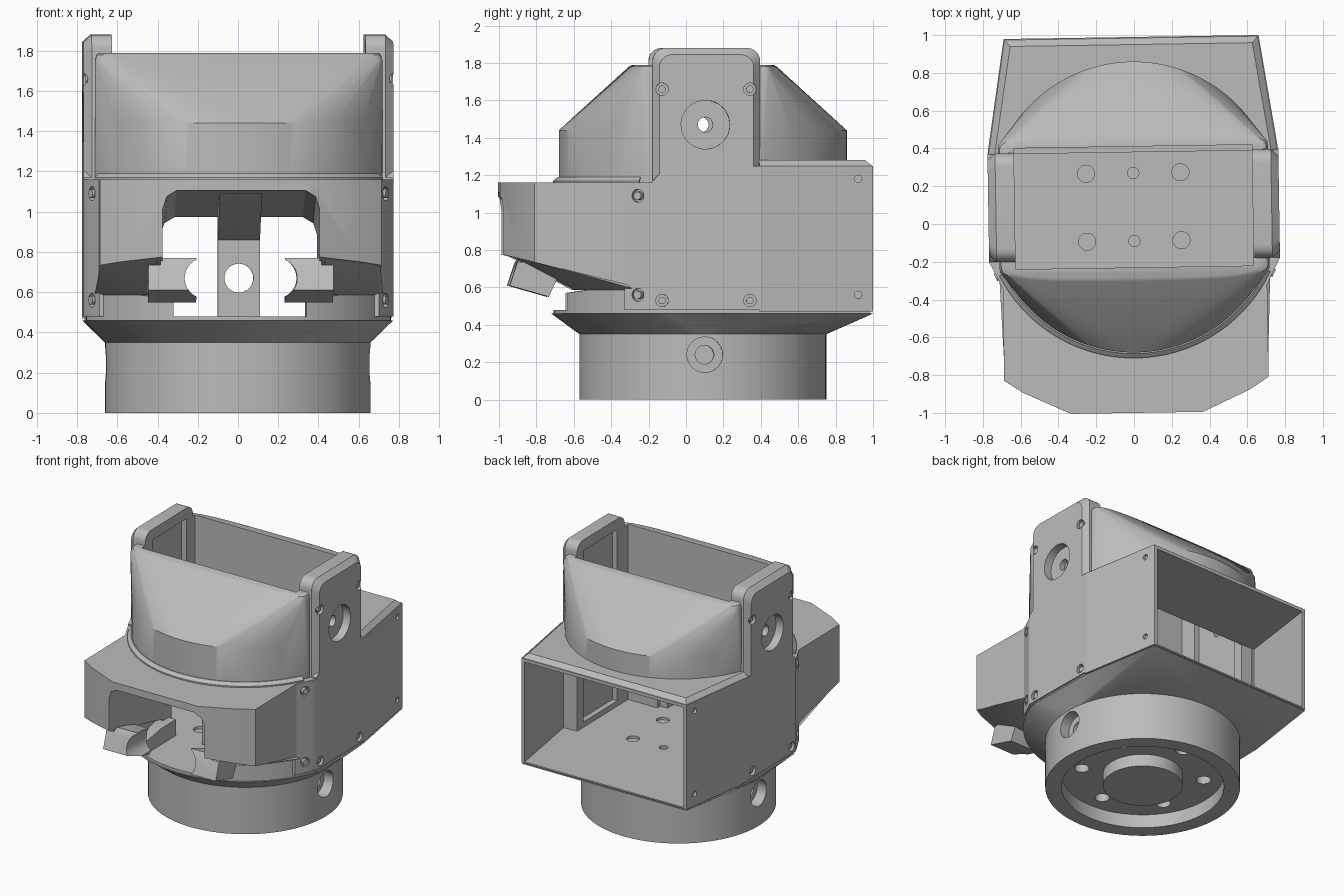
import bpy, bmesh, math
from mathutils import Matrix, Vector

cube = bpy.data.objects.get("Cube")
if cube:
    bpy.data.objects.remove(cube, do_unlink=True)

grey = bpy.data.materials.new("plain_grey")
grey.use_nodes = True
grey.diffuse_color = (0.5, 0.5, 0.5, 1)
grey.node_tree.nodes["Principled BSDF"].inputs["Base Color"].default_value = grey.diffuse_color

CY = 0.09          # centre of the round parts
FLOOR = 0.48
parts = []


def finish(name, bm, keep=True):
    bmesh.ops.recalc_face_normals(bm, faces=bm.faces)
    mesh = bpy.data.meshes.new(name)
    bm.to_mesh(mesh)
    bm.free()
    mesh.materials.append(grey)
    ob = bpy.data.objects.new(name, mesh)
    bpy.context.collection.objects.link(ob)
    if keep:
        parts.append(ob)
    return ob


def hull(name, pts, keep=True):
    bm = bmesh.new()
    for p in pts:
        bm.verts.new(p)
    bmesh.ops.convex_hull(bm, input=bm.verts)
    bmesh.ops.delete(bm, geom=[v for v in bm.verts if not v.link_faces], context='VERTS')
    bmesh.ops.dissolve_limit(bm, angle_limit=0.002, verts=bm.verts, edges=bm.edges)
    return finish(name, bm, keep)


def box(name, x, y, z, keep=True):
    return hull(name, [(a, b, c) for a in x for b in y for c in z], keep)


def upright(name, pts, z0, z1, keep=True):
    return hull(name, [(x, y, z) for x, y in pts for z in (z0, z1)], keep)


def sideways(name, pts, x0, x1, keep=True):
    return hull(name, [(x, y, z) for y, z in pts for x in (x0, x1)], keep)


def rod(name, start, end, r, keep=False, n=32):
    a, b = Vector(start), Vector(end)
    turn = (b - a).to_track_quat('Z', 'Y').to_matrix().to_4x4()
    bm = bmesh.new()
    bmesh.ops.create_cone(bm, cap_ends=True, segments=n, radius1=r, radius2=r,
                          depth=(b - a).length,
                          matrix=Matrix.Translation((a + b) / 2) @ turn)
    return finish(name, bm, keep)


def cut(ob, *cutters):
    for c in cutters:
        m = ob.modifiers.new("cut", 'BOOLEAN')
        m.operation, m.solver, m.object = 'DIFFERENCE', 'EXACT', c
        dg = bpy.context.evaluated_depsgraph_get()
        mesh = bpy.data.meshes.new_from_object(ob.evaluated_get(dg))
        ob.modifiers.clear()
        ob.data = mesh
        bpy.data.objects.remove(c, do_unlink=True)


def arc(r, a0, a1, n=48):
    step = math.radians(a1 - a0) / n
    return [(r * math.cos(math.radians(a0) + i * step),
             CY + r * math.sin(math.radians(a0) + i * step)) for i in range(n + 1)]


def both(pts):
    return [(s * x, y) for x, y in pts for s in (1, -1)]


# round foot with hollow underside, centre boss and bolt holes
foot = rod("foot_ring", (0, CY, 0), (0, CY, 0.36), 0.66, True, 96)
cut(foot, rod("c", (0, CY, -0.1), (0, CY, 0.1), 0.55, n=64))
for i in range(6):
    a = math.radians(60 * i + 30)
    x, y = 0.42 * math.cos(a), CY + 0.42 * math.sin(a)
    cut(foot, rod("c", (x, y, 0), (x, y, 0.22), 0.05))
for s in (1, -1):
    cut(foot, rod("c", (s * 0.58, 0.09, 0.24), (s * 0.8, 0.09, 0.24), 0.095),
        rod("c", (s * 0.4, 0.09, 0.24), (s * 0.6, 0.09, 0.24), 0.05))
rod("foot_boss", (0, CY, 0.01), (0, CY, 0.15), 0.27, True, 64)

# flare from the round foot to the D-shaped deck
back = both([(0.77, 0.38), (0.675, 0.99)])
front = [(max(-0.77, min(0.77, x)), y) for x, y in arc(0.81, 180, 360)]
deck_shape = front + back
hull("flare", [(x, y, 0.35) for x, y in arc(0.66, 0, 360, 96)] +
     [(x, y, 0.46) for x, y in deck_shape])
deck = upright("deck", [(x * 0.985, CY + (y - CY) * 0.985) for x, y in deck_shape], 0.455, FLOOR)
for x in (-0.25, 0, 0.25):
    for y in (0.27, -0.09):
        cut(deck, rod("c", (x, y, 0.462), (x, y, 0.6), 0.045 if x else 0.03))

# rear housing, open at the back, with a chamfered roof
housing = upright("rear_housing", back, FLOOR - 0.01, 1.25)
cut(housing, upright("c", both([(0.74, 0.3), (0.74, 0.38), (0.64, 1.05)]), FLOOR, 1.225, False))
for s in (1, -1):
    for z in (0.56, 1.18):
        cut(housing, rod("c", (s * 0.672, 0.91, z), (s * 0.85, 0.91, z), 0.02, n=16))
hull("rear_roof", [(x, y, 1.245) for x, y in back] +
     [(x * 0.95, min(y, 0.95), 1.28) for x, y in back])


# side towers with rounded top, bearing recess and screw holes
def tower_outline(inset):
    r, lo, hi, top = 0.07, -0.19 + inset, 0.385 - inset, 1.88 - inset
    pts = [(lo, FLOOR), (hi, FLOOR)]
    for i in range(9):
        a = math.radians(90 * i / 8)
        dy, dz = r * (1 - math.cos(a)), r * (1 - math.sin(a))
        pts += [(lo + dy, top - dz), (hi - dy, top - dz)]
    return pts


for s, side in ((1, "left"), (-1, "right")):
    tower = hull(side + "_tower", [(s * x, y, z) for x, inset in ((0.63, 0), (0.73, 0), (0.77, 0.035))
                                   for y, z in tower_outline(inset)])
    cut(tower, box("c", (s * 0.6, s * 0.67), (-0.1, 0.31), (0.52, 1.8), False),
        rod("c", (s * 0.71, 0.092, 1.47), (s * 0.9, 0.092, 1.47), 0.13, n=48),
        rod("c", (s * 0.5, 0.092, 1.47), (s * 0.9, 0.092, 1.47), 0.04))
    skirt = sideways(side + "_tower_skirt", [(-0.19, FLOOR), (0.388, FLOOR), (0.388, 1.25),
                                             (-0.15, 1.21), (-0.19, 1.17)], s * 0.72, s * 0.77)
    for y in (-0.14, 0.33):
        for z in (0.53, 1.66):
            for panel in (tower, skirt):
                cut(panel, rod("c", (s * 0.745, y, z), (s * 0.9, y, z), 0.033))
            rod(side + "_tower_screw", (s * 0.72, y, z), (s * 0.76, y, z), 0.02, True, 16)

# lofted half-round shells in front of and behind the open slot
crown = [(0.715, 0.25), (-0.715, 0.25)]
for i in range(41):
    a = math.pi * i / 40
    crown.append((0.715 * math.copysign(abs(math.cos(a)) ** 0.6, math.cos(a)),
                  0.31 + 0.095 * math.sin(a) ** 0.6))
for s, name, base in ((-1, "front_shell", 1.15), (1, "rear_shell", 1.26)):
    rim = [(max(-0.715, min(0.715, x)), y) for x, y in arc(0.77, 0, 180 * s, 96)
           if s * (y - CY) > 0.25]
    rim += both([(0.715, CY + s * 0.25)])
    pts = [(x, y, z) for x, y in rim for z in (base, 1.44)]
    for z, inset in ((1.75, 0), (1.78, 0.012), (1.79, 0.03)):
        pts += [(x * (1 - inset), CY + s * max(0.25, d - inset), z) for x, d in crown]
    shell = hull(name, pts)
    cut(shell, box("c", (-0.63, 0.63), (CY, CY + s * 0.32), (1, 2), False))
lip = [p for p in arc(0.80, 180, 360) if p[1] < -0.22]
hull("shell_lip", [(x, y, z) for x, y in lip for z in (1.15, 1.17)] +
     [(x * 0.97, min(-0.23, CY + (y - CY) * 0.97), 1.19) for x, y in lip])

# front cover with sloping underside and arched window
cover = upright("front_cover", both([(0.70, -0.18), (0.70, -0.82), (0.60, -0.885), (0.35, -1.0)]),
                FLOOR, 1.16)
cut(cover, sideways("c", [(-1.1, 0.805), (-0.33, 0.61), (-0.33, 0.4), (-1.1, 0.4)], -1, 1, False))


def window(y, top):
    return [(s * x, y, z) for s in (1, -1)
            for x, z in ((0.39, 0.4), (0.39, top - 0.09), (0.37, top - 0.03), (0.32, top))]


cut(cover, hull("c", window(-1.05, 1.115) + window(-0.1, 0.95), False),
    box("c", (-0.63, 0.63), (-0.23, 0), (0.4, 1.3), False))
wall_line = [p for p in arc(0.80, 180, 360) if p[1] < -0.23]
lower = upright("lower_front_wall", wall_line, FLOOR - 0.01, 0.6)
cut(lower, box("c", (-0.33, 0.33), (-1, 0), (0.4, 0.8), False),
    sideways("c", [(-1, 0.55), (-0.64, 0.57), (-0.4, 0.605), (-0.4, 0.9), (-1, 0.9)], -1, 1, False))

# cover undersides, flanges with screws, and front clips
for s, side in ((1, "left"), (-1, "right")):
    hull(side + "_cover_underside",
         [(s * x, y, z) for x, y, z in ((0.695, -0.33, 0.62), (0.695, -0.82, 0.74), (0.42, -0.96, 0.775),
                                        (0.42, -0.33, 0.62))] +
         [(x, y, 0.585) for x, y in wall_line if s * x > 0.39])
    flange = upright(side + "_cover_flange", [(s * 0.77, -0.175), (s * 0.77, -0.19), (s * 0.695, -0.34),
                                              (s * 0.64, -0.34), (s * 0.64, -0.175)], FLOOR, 1.16)
    out = Vector((s * 0.9, -0.45, 0))
    for z in (0.56, 1.09):
        p = Vector((s * 0.733, -0.27, z))
        for panel in (flange, cover):
            cut(panel, rod("c", p - out * 0.03, p + out * 0.1, 0.035))
        rod(side + "_cover_screw", p - out * 0.05, p + out * 0.005, 0.022, True, 16)
    clip = sideways(side + "_clip", [(-0.89, 0.77), (-0.91, 0.73), (-0.95, 0.61), (-0.74, 0.55),
                                     (-0.69, 0.66), (-0.68, 0.71)], s * 0.22, s * 0.46)
    cut(clip, rod("c", (s * 0.18, -1.1, 0.67), (s * 0.18, -0.5, 0.67), 0.1),
        box("c", (s * 0.4, s * 0.5), (-1.1, -0.5), (0.735, 0.9), False))

# centre strut leaning into the window roof
strut = box("centre_strut", (-0.105, 0.105), (-0.28, -0.235), (FLOOR - 0.01, 0.88))
cut(strut, rod("c", (0, -0.5, 0.67), (0, 0, 0.67), 0.072))
sideways("strut_brace", [(-0.28, 0.86), (-0.235, 0.86), (-0.235, 1.0), (-0.9, 1.1), (-0.9, 1.085)],
         -0.105, 0.105)

# slight turn of the whole assembly, then shading
turn = Matrix.Rotation(math.radians(0.9), 4, 'Z')
bpy.ops.object.select_all(action='DESELECT')
for ob in parts:
    ob.data.transform(turn)
    ob.select_set(True)
bpy.context.view_layer.objects.active = parts[0]
bpy.ops.object.shade_smooth_by_angle(angle=math.radians(30))
